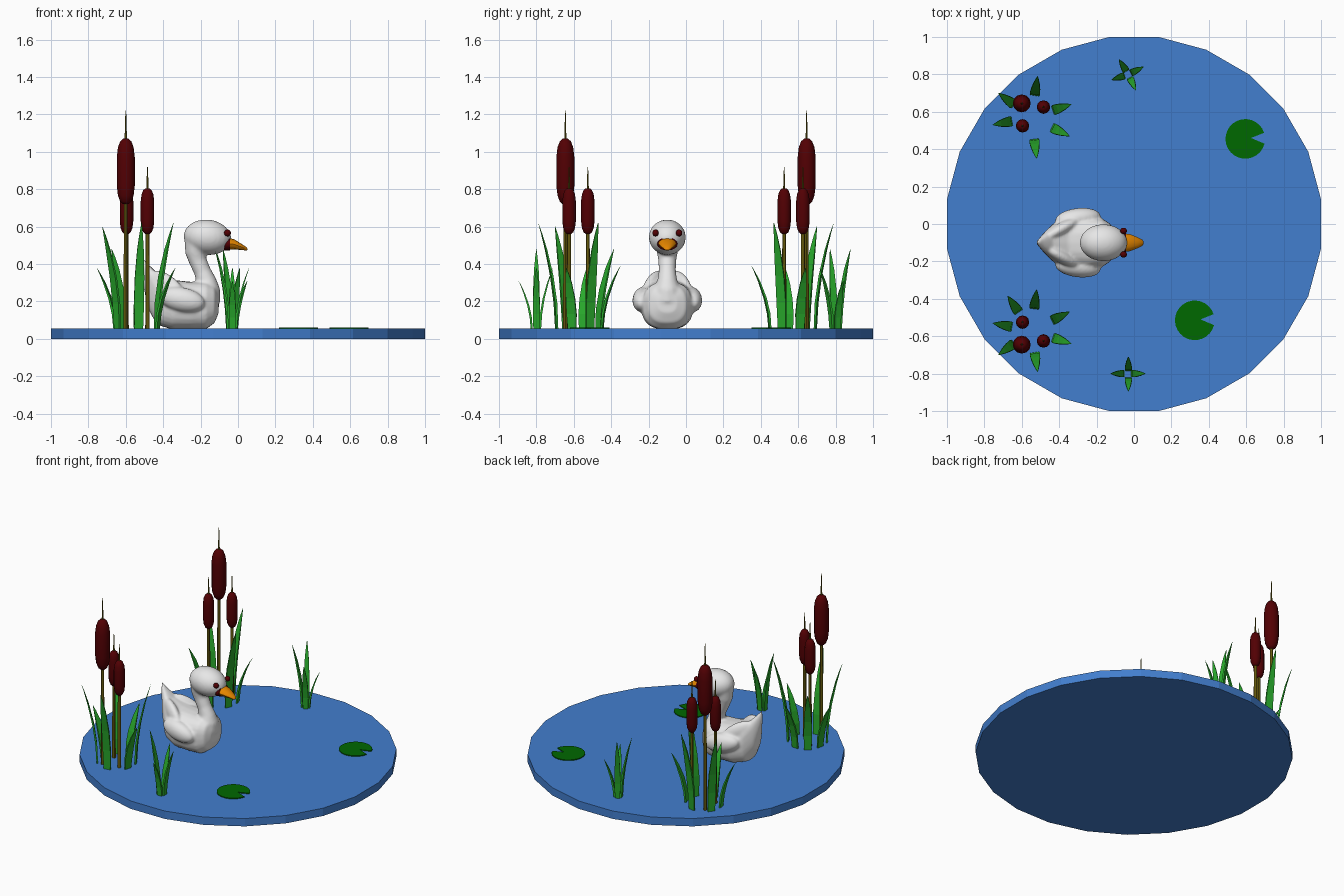
import bpy, bmesh, math
from mathutils import Vector, Matrix

if "Cube" in bpy.data.objects:
    bpy.data.objects.remove(bpy.data.objects["Cube"])


def material(name, rgb):
    m = bpy.data.materials.new(name)
    m.diffuse_color = (*rgb, 1)
    m.use_nodes = True
    m.node_tree.nodes["Principled BSDF"].inputs["Base Color"].default_value = m.diffuse_color
    return m


WATER = material("water blue", (0.055, 0.21, 0.62))
PAD = material("lily green", (0.0, 0.14, 0.0))
LEAF = material("reed green", (0.022, 0.40, 0.025))
STEM = material("stem olive", (0.13, 0.10, 0.004))
RED = material("dark red", (0.085, 0.0, 0.001))
WHITE = material("feather white", (0.80, 0.80, 0.80))
ORANGE = material("beak orange", (0.85, 0.26, 0.0))

TOP = 0.055      # water surface
SY = -0.10       # swan centre line


def finish(name, bm, mat, smooth=True):
    bmesh.ops.recalc_face_normals(bm, faces=bm.faces)
    me = bpy.data.meshes.new(name)
    bm.to_mesh(me)
    bm.free()
    me.materials.append(mat)
    ob = bpy.data.objects.new(name, me)
    bpy.context.collection.objects.link(ob)
    if smooth:
        bpy.ops.object.select_all(action='DESELECT')
        ob.select_set(True)
        bpy.context.view_layer.objects.active = ob
        bpy.ops.object.shade_smooth_by_angle(angle=math.radians(45))
    return ob


def loft(name, rings, mat, smooth=True):
    """Skin a list of equal-length point rings and cap both ends."""
    bm = bmesh.new()
    rows = [[bm.verts.new(p) for p in r] for r in rings]
    n = len(rows[0])
    for a, b in zip(rows, rows[1:]):
        for i in range(n):
            bm.faces.new((a[i], a[(i + 1) % n], b[(i + 1) % n], b[i]))
    bm.faces.new(rows[0])
    bm.faces.new(rows[-1])
    return finish(name, bm, mat, smooth)


def ring(c, u, v, n=16, start=0.0):
    """Ellipse of n points around c with half axes u and v."""
    c, u, v = Vector(c), Vector(u), Vector(v)
    return [c + u * math.cos(start + math.tau * i / n)
            + v * math.sin(start + math.tau * i / n) for i in range(n)]


def lathe(name, x, y, profile, mat, n=12):
    return loft(name, [ring((x, y, z), (r, 0, 0), (0, r, 0), n)
                       for r, z in profile], mat)


def ellipsoid(name, c, size, mat, tilt=0.0, yaw=0.0):
    bm = bmesh.new()
    m = (Matrix.Translation(c) @ Matrix.Rotation(yaw, 4, 'Z')
         @ Matrix.Rotation(tilt, 4, 'Y') @ Matrix.Diagonal((*size, 1)))
    bmesh.ops.create_uvsphere(bm, u_segments=24, v_segments=16, radius=1, matrix=m)
    return finish(name, bm, mat)


# Pond disc
R = 1 / math.cos(math.pi / 24)
loft("pond", [ring((0, 0, z), (R, 0, 0), (0, R, 0), 24, math.pi / 24)
              for z in (0, TOP)], WATER, smooth=False)


# Lily pads with a notch
def lily_pad(x, y):
    pts = [(x + 0.03, y + 0.005)]
    for i in range(25):
        a = math.radians(18 + 328 * i / 24)
        pts.append((x + 0.106 * math.cos(a), y + 0.106 * math.sin(a)))
    loft("lily_pad", [[Vector((px, py, z)) for px, py in pts]
                      for z in (TOP - 0.005, TOP + 0.006)], PAD, smooth=False)


lily_pad(0.595, 0.455)
lily_pad(0.325, -0.515)


# Cattail: stem, velvety head and spike
def cattail(x, y, z0, z1, r, tip):
    lathe("cattail_stem", x, y, [(0.012, TOP - 0.01), (0.010, z0 + 0.03)], STEM, 8)
    h = z1 - z0
    prof = [(0.3, 0), (0.62, 0.04), (0.87, 0.13), (1, 0.28), (1, 0.72),
            (0.87, 0.87), (0.62, 0.96), (0.3, 1)]
    lathe("cattail_head", x, y, [(r * a, z0 + h * t) for a, t in prof], RED)
    lathe("cattail_spike", x, y, [(0.007, z1 - 0.02), (0.002, tip)], STEM, 6)


# Flat blade leaf rising from its base and bending out to its tip
def leaf(cx, cy, tx, ty, tz, width, lean):
    d = Vector((tx - cx, ty - cy, 0)).normalized()
    side = Vector((-d.y, d.x, 0))
    tip = Vector((tx, ty, tz))
    rings = []
    for t, w in ((0, 0.85), (0.25, 1), (0.5, 0.92), (0.75, 0.65), (0.9, 0.33), (1, 0.04)):
        c = tip - d * lean * (1 - t ** 1.9)
        c.z = TOP - 0.005 + (tz - TOP + 0.005) * t
        u, v = side * width * w / 2, d * 0.006 * w
        rings.append([c + u + v, c - u + v, c - u - v, c + u - v])
    loft("reed_leaf", rings, LEAF, smooth=False)


REED_TIPS = [(-0.52, 0.35, 0.39), (-0.345, 0.47, 0.62), (-0.335, 0.64, 0.38),
             (-0.515, 0.79, 0.62), (-0.725, 0.70, 0.60), (-0.755, 0.53, 0.38)]
for s in (1, -1):
    cattail(-0.60, s * 0.645, 0.72, 1.07, 0.048, 1.22)
    cattail(-0.484, s * 0.625, 0.56, 0.805, 0.036, 0.92)
    cattail(-0.596, s * 0.525, 0.56, 0.805, 0.036, 0.92)
    for x, y, z in REED_TIPS + ([(-0.675, 0.385, 0.48)] if s < 0 else []):
        leaf(-0.55, s * 0.57, x, s * y, z, 0.054, 0.10)

# Small grass tufts
for cy, tips in ((-0.80, [(0.06, -0.80, 0.38), (-0.125, -0.80, 0.48),
                          (-0.03, -0.71, 0.38), (-0.03, -0.895, 0.31)]),
                 (0.80, [(-0.08, 0.88, 0.48), (0.05, 0.84, 0.31),
                         (0.01, 0.715, 0.38), (-0.12, 0.77, 0.48)])):
    for x, y, z in tips:
        leaf(-0.03, cy, x, y, z, 0.038, 0.07)

# Swan body: sections (x, bottom, top, half width) from tail to chest
BODY = [(-0.52, 0.37, 0.445, 0.008), (-0.485, 0.17, 0.405, 0.05),
        (-0.435, 0.075, 0.355, 0.10), (-0.35, 0.050, 0.315, 0.135),
        (-0.25, 0.050, 0.305, 0.14), (-0.17, 0.052, 0.305, 0.13),
        (-0.125, 0.085, 0.285, 0.10), (-0.103, 0.14, 0.24, 0.05)]
rings = []
for x, z0, z1, w in BODY:
    pts = []
    for i in range(24):
        a = math.tau * i / 24
        c, s = math.cos(a), math.sin(a)
        pts.append(Vector((x, SY + w * math.copysign(abs(c) ** 0.75, c),
                           (z0 + z1) / 2 + (z1 - z0) / 2 * math.copysign(abs(s) ** 0.8, s))))
    rings.append(pts)
swan = [loft("swan", rings, WHITE)]

# Wings swept up towards the tail
for s in (1, -1):
    swan.append(ellipsoid("swan_wing", (-0.30, SY + s * 0.13, 0.21),
                          (0.125, 0.055, 0.065), WHITE, tilt=0.2, yaw=s * 0.12))
    swan.append(ellipsoid("swan_back", (-0.385, SY + s * 0.075, 0.285),
                          (0.12, 0.035, 0.06), WHITE, tilt=0.55, yaw=s * 0.5))

# Neck: (x, z, radius) along an S curve
NECK = [(-0.18, 0.22, 0.09), (-0.165, 0.275, 0.070), (-0.17, 0.31, 0.054),
        (-0.19, 0.36, 0.046), (-0.216, 0.42, 0.048), (-0.226, 0.46, 0.056),
        (-0.223, 0.51, 0.066), (-0.20, 0.56, 0.06)]
rings = []
for i, (x, z, r) in enumerate(NECK):
    a, b = NECK[max(i - 1, 0)], NECK[min(i + 1, len(NECK) - 1)]
    t = Vector((b[0] - a[0], 0, b[1] - a[1])).normalized()
    rings.append(ring((x, SY, z), Vector((t.z, 0, -t.x)) * r, (0, r, 0)))
swan.append(loft("swan_neck", rings, WHITE))
swan.append(ellipsoid("swan_head", (-0.163, SY, 0.543), (0.128, 0.099, 0.094),
                      WHITE, tilt=0.12))

# Blend body, wings, neck and head into one soft skin
bpy.ops.object.select_all(action='DESELECT')
for ob in swan:
    ob.select_set(True)
bpy.context.view_layer.objects.active = swan[0]
bpy.ops.object.join()
body = swan[0]
body.modifiers.clear()
mod = body.modifiers.new("blend", 'REMESH')
mod.mode, mod.voxel_size, mod.use_smooth_shade = 'VOXEL', 0.008, True
mod = body.modifiers.new("soften", 'SMOOTH')
mod.factor, mod.iterations = 0.5, 8

# Eyes, mouth rim and beak
for s in (1, -1):
    ellipsoid("swan_eye", (-0.056, SY + s * 0.063, 0.566), (0.018, 0.017, 0.018), RED)
loft("swan_mouth", [ring((x, SY, z), (0, w, 0), (0, 0, h), 16)
                    for x, z, w, h in ((-0.09, 0.508, 0.055, 0.036),
                                       (-0.042, 0.508, 0.054, 0.035))], RED)
BEAK = [(-0.055, 0.510, 0.050, 0.031), (-0.02, 0.505, 0.045, 0.027),
        (0.02, 0.491, 0.029, 0.016), (0.045, 0.481, 0.016, 0.009),
        (0.052, 0.478, 0.004, 0.003)]
loft("swan_beak", [ring((x, SY, z), (0, w, 0), (0, 0, h), 12)
                   for x, z, w, h in BEAK], ORANGE)
